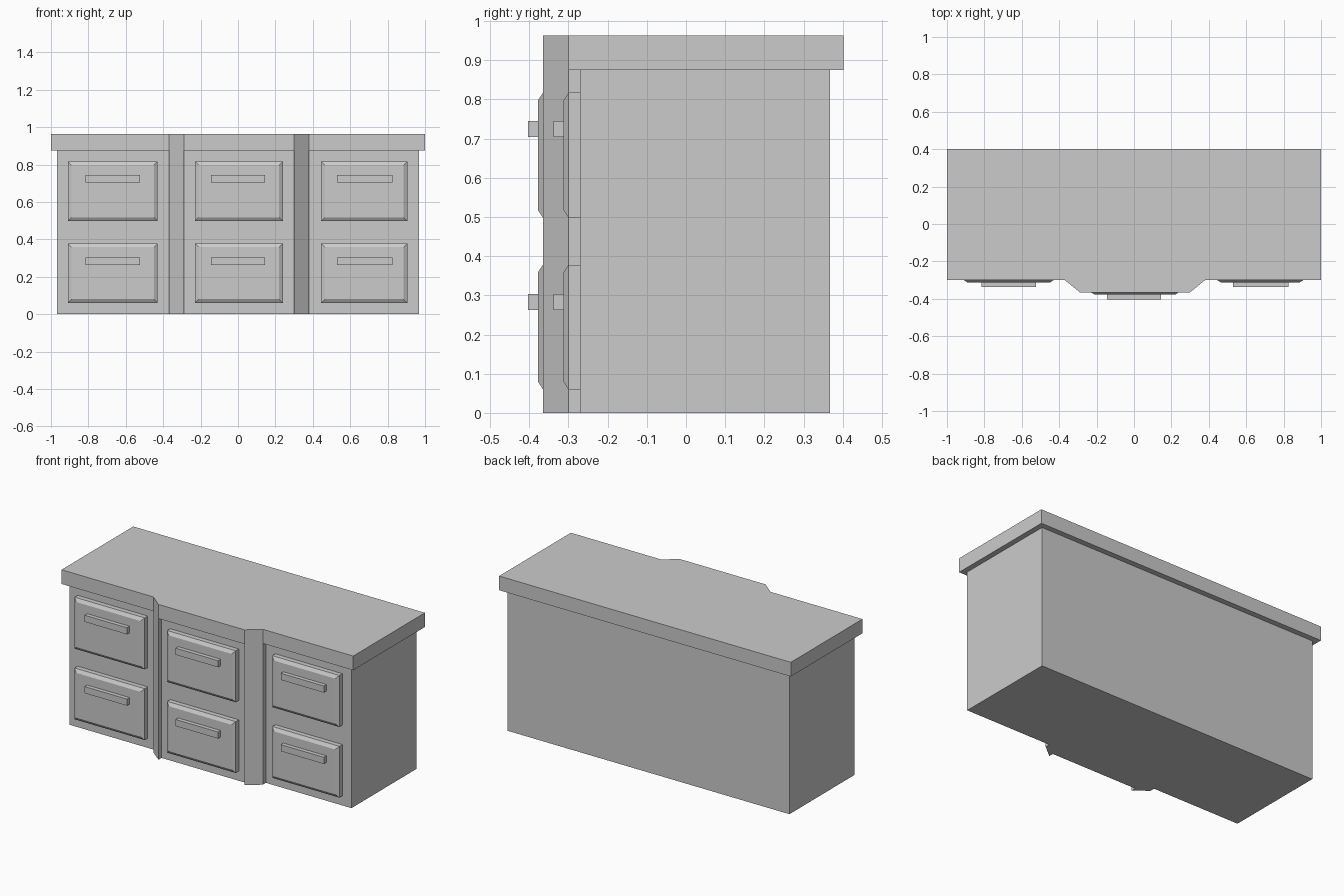
import bpy, bmesh

if "Cube" in bpy.data.objects:
    bpy.data.objects.remove(bpy.data.objects["Cube"])


def finish(name, bm):
    bmesh.ops.recalc_face_normals(bm, faces=bm.faces)
    mesh = bpy.data.meshes.new(name)
    bm.to_mesh(mesh)
    bm.free()
    obj = bpy.data.objects.new(name, mesh)
    bpy.context.collection.objects.link(obj)
    return obj


def prism(name, outline, z0, z1):
    """Extrude a plan outline (x, y) from z0 to z1."""
    bm = bmesh.new()
    face = bm.faces.new([bm.verts.new((x, y, z0)) for x, y in outline])
    ext = bmesh.ops.extrude_face_region(bm, geom=[face])
    verts = [v for v in ext["geom"] if isinstance(v, bmesh.types.BMVert)]
    bmesh.ops.translate(bm, verts=verts, vec=(0, 0, z1 - z0))
    return finish(name, bm)


def box(name, x0, x1, y0, y1, z0, z1):
    return prism(name, [(x0, y0), (x1, y0), (x1, y1), (x0, y1)], z0, z1)


def drawer_front(name, x0, x1, z0, z1, y):
    """Panel standing 0.03 proud of y, with a chamfered raised field."""
    bm = bmesh.new()
    rings = []
    for inset, depth in ((0, 0), (0, 0.03), (0.02, 0.043)):
        a, b, c, d = x0 + inset, x1 - inset, z0 + inset, z1 - inset
        rings.append([bm.verts.new((x, y - depth, z))
                      for x, z in ((a, c), (b, c), (b, d), (a, d))])
    bm.faces.new(rings[0])
    bm.faces.new(rings[-1])
    for lo, hi in zip(rings, rings[1:]):
        for i in range(4):
            j = (i + 1) % 4
            bm.faces.new((lo[i], lo[j], hi[j], hi[i]))
    return finish(name, bm)


# Break-front positions: left and right angled pilasters
L0, L1, R0, R1 = -0.37, -0.29, 0.30, 0.38
WING, MID, T = -0.27, -0.335, 0.03
CARCASS_TOP, TOP = 0.875, 0.963

# Carcass with projecting middle bay
back_line = [(L0, WING), (L1, MID), (R0, MID), (R1, WING)]
prism("carcass", [(-0.967, WING), *back_line, (0.967, WING),
                  (0.967, 0.368), (-0.967, 0.368)], 0, CARCASS_TOP)

# Countertop, notched around the full-height pilasters
prism("countertop", [(-1, WING - T), (L0, WING - T), (L0, WING), (L1, MID),
                     (L1, MID - T), (R0, MID - T), (R0, MID), (R1, WING),
                     (R1, WING - T), (1, WING - T), (1, 0.402), (-1, 0.402)],
      CARCASS_TOP, TOP)

# Angled pilasters
for side, a, b in (("left", back_line[0], back_line[1]),
                   ("right", back_line[2], back_line[3])):
    prism(side + "_pilaster", [a, (a[0], a[1] - T), (b[0], b[1] - T), b], 0, TOP)

# Drawers and bar handles, two per bay
bays = (("left", -0.91, -0.43, -0.815, -0.525, WING),
        ("middle", -0.23, 0.24, -0.145, 0.145, MID),
        ("right", 0.445, 0.905, 0.53, 0.825, WING))
rows = (("lower", 0.06, 0.378, 0.262, 0.303),
        ("upper", 0.498, 0.817, 0.704, 0.745))
for bay, x0, x1, h0, h1, y in bays:
    for row, z0, z1, g0, g1 in rows:
        drawer_front(f"{bay}_{row}_drawer", x0, x1, z0, z1, y)
        box(f"{bay}_{row}_handle", h0, h1, y - 0.068, y - 0.042, g0, g1)
